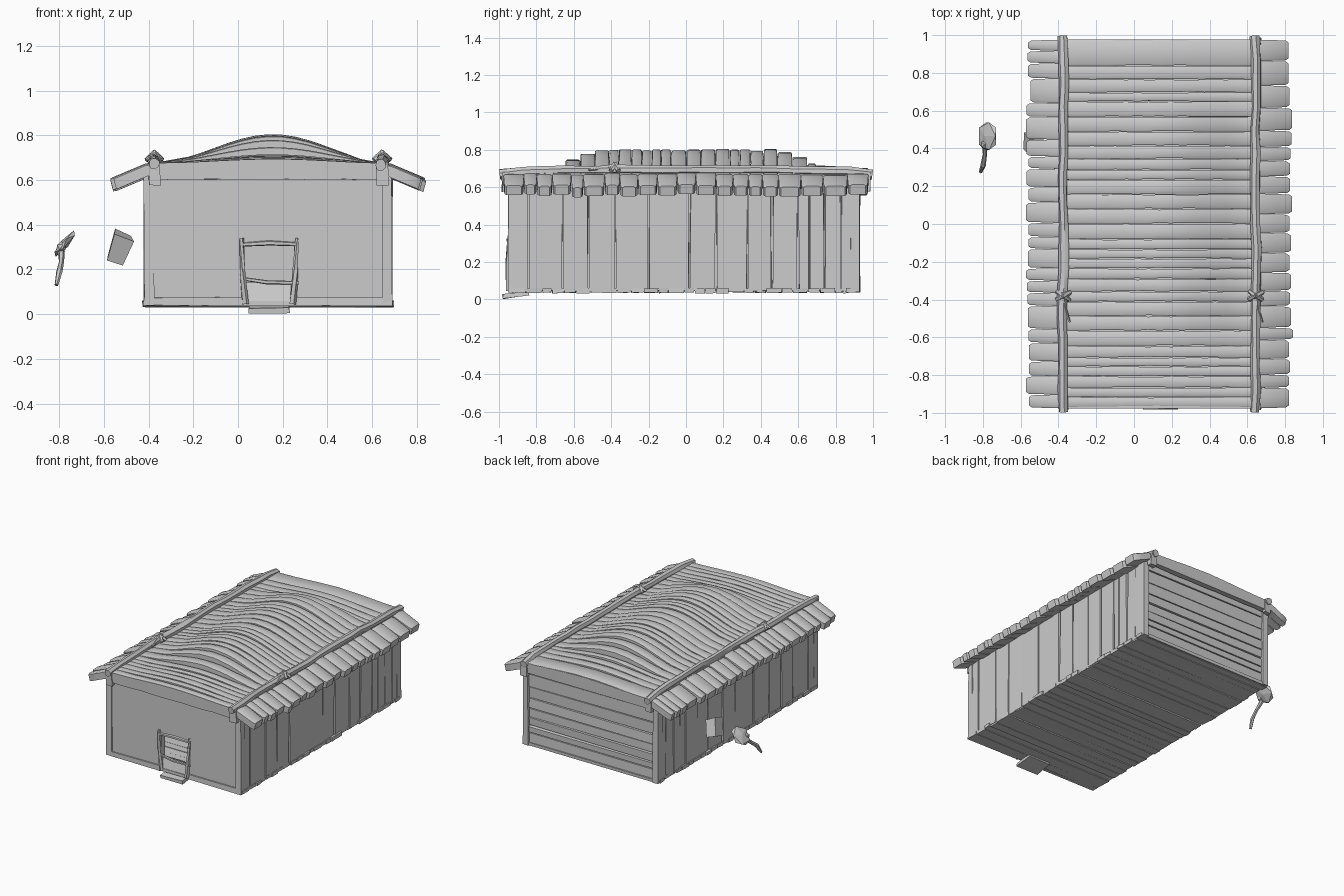
import bpy, bmesh, math, random
from mathutils import Vector, Matrix, Euler

random.seed(4)
cube = bpy.data.objects.get("Cube")
if cube:
    bpy.data.objects.remove(cube, do_unlink=True)

wood = bpy.data.materials.new("weathered grey wood")
wood.use_nodes = True
GREY = (0.6, 0.6, 0.6, 1)
wood.diffuse_color = GREY
wood.node_tree.nodes["Principled BSDF"].inputs["Base Color"].default_value = GREY

MID, HALF = 0.135, 0.52          # roof centre line and distance to the poles


def wob(a):
    return random.uniform(-a, a)


def finish(bm, name, smooth=True):
    bmesh.ops.recalc_face_normals(bm, faces=bm.faces)
    mesh = bpy.data.meshes.new(name)
    bm.to_mesh(mesh)
    bm.free()
    mesh.materials.append(wood)
    ob = bpy.data.objects.new(name, mesh)
    bpy.context.collection.objects.link(ob)
    if smooth:
        bpy.ops.object.select_all(action='DESELECT')
        ob.select_set(True)
        bpy.context.view_layer.objects.active = ob
        bpy.ops.object.shade_smooth_by_angle(angle=math.radians(35))
    return ob


def box(bm, lo, hi, jit=0.0, rot=(0, 0, 0)):
    """Hewn board between two corners, with slightly uneven corners."""
    lo, hi = Vector(lo), Vector(hi)
    size = hi - lo
    m = Matrix.Translation((lo + hi) / 2) @ Euler(rot).to_matrix().to_4x4()
    m = m @ Matrix.Diagonal((*size, 1))
    for v in bmesh.ops.create_cube(bm, size=1, matrix=m)["verts"]:
        v.co += Vector((wob(jit), wob(jit), wob(jit)))


def ribbon(bm, sections):
    """Solid skinned through matching rings of points, capped at both ends."""
    rings = [[bm.verts.new(p) for p in s] for s in sections]
    n = len(rings[0])
    for a, b in zip(rings, rings[1:]):
        for i in range(n):
            bm.faces.new((a[i], a[(i + 1) % n], b[(i + 1) % n], b[i]))
    bm.faces.new(rings[0])
    bm.faces.new(rings[-1][::-1])


def rod(bm, points, radii, sides=7, jit=0.0):
    """Tapered, uneven stick along a path."""
    pts = [Vector(p) for p in points]
    rings = []
    for i, p in enumerate(pts):
        d = pts[min(i + 1, len(pts) - 1)] - pts[max(i - 1, 0)]
        q = d.to_track_quat('Z', 'Y')
        rings.append([p + q @ Vector((math.cos(a), math.sin(a), 0)) * (radii[i] + wob(jit))
                      for a in (k * math.tau / sides for k in range(sides))])
    ribbon(bm, rings)


def roof_z(x, y):
    """Top of the roof: sloped eaves, and a swell rising to the middle."""
    t = (x - MID - 0.02 * (abs(x - MID) < 0.4)) / HALF
    if abs(t) >= 1:
        return 0.68 - 0.42 * (abs(t) - 1) * HALF
    s = min(max((0.72 - abs(y - 0.02)) / 0.27, 0), 1)
    s = s * s * (3 - 2 * s)
    lift = 0.015 + 0.025 * min((1 - abs(y)) / 0.4, 1) + 0.08 * s
    return 0.68 + lift * math.cos(t * math.pi / 2) ** 2


# Thatch boards across the swell of the roof
bm = bmesh.new()
edges = [-0.97]
while edges[-1] < 0.90:
    edges.append(edges[-1] + random.uniform(0.045, 0.085))
edges[-1] = 0.975
for y0, y1 in zip(edges, edges[1:]):
    ym, drop = (y0 + y1) / 2, wob(0.005)
    secs = []
    for k in range(19):
        t = -1.02 + 2.04 * k / 18
        x = MID + HALF * t
        z = roof_z(x, ym) + drop * (1 - t * t)
        gap = 0.005 * random.random() * (1 - t * t)
        secs.append([(x, y0 + gap, z - 0.06), (x, y0 + gap, z - 0.004), (x, y0 + gap + 0.006, z),
                     (x, y1 - gap - 0.006, z), (x, y1 - gap, z - 0.004), (x, y1 - gap, z - 0.06)])
    ribbon(bm, secs)
finish(bm, "roof_boards")

# Short, ragged eave boards on both sides
for side, name in ((-1, "right_eaves"), (1, "left_eaves")):
    bm = bmesh.new()
    y = -0.975
    while y < 0.96:
        w = min(random.uniform(0.06, 0.13), 0.975 - y)
        if 0.975 - y - w < 0.04:
            w = 0.975 - y
        out = 0.695 + wob(0.012)
        drop = wob(0.006)
        secs = []
        for r, inset in ((0.49, 0), (0.55, 0), (0.62, 0.002), (out - 0.015, 0.004), (out, 0.014)):
            x = MID + side * r
            z = roof_z(x, y) + drop - (0.004 if r < 0.5 else 0)
            a, b = y + inset, y + w - inset
            low = x - side * 0.012
            secs.append([(low, a, z - 0.052), (x, a, z - 0.006), (x, a + 0.01, z),
                         (x, b - 0.01, z), (x, b, z - 0.006), (low, b, z - 0.052)])
        ribbon(bm, secs)
        y += w
    finish(bm, name)

# Fascia beams at the front and back of the roof
for y, name in ((-0.955, "front_fascia"), (0.955, "back_fascia")):
    bm = bmesh.new()
    secs = []
    for k in range(13):
        x = MID + HALF * (-0.98 + 1.96 * k / 12)
        z = roof_z(x, y) - 0.004
        secs.append([(x, y - 0.02, 0.602 + wob(0.003)), (x, y - 0.022, z),
                     (x, y + 0.022, z), (x, y + 0.02, 0.602)])
    ribbon(bm, secs)
    finish(bm, name)

# Poles holding down the roof, with bindings and knots
for x, name in ((-0.375, "right_pole"), (0.645, "left_pole")):
    bm = bmesh.new()
    n = 17
    path = []
    for k in range(n):
        u = 2 * k / (n - 1) - 1
        path.append((x + wob(0.006), u * 0.995, 0.69 - 0.022 * u ** 6 + wob(0.003)))
    rod(bm, path, [0.026] * n, 7, 0.004)
    finish(bm, name)
    bm = bmesh.new()
    for s in (-1, 1):
        box(bm, (x - 0.026, s * 0.965 - 0.018, 0.58), (x + 0.026, s * 0.965 + 0.018, 0.68), 0.005)
    for a in (0.5, -0.6):
        d = Vector((math.cos(a), math.sin(a), 0)) * 0.04
        c = Vector((x, -0.38, 0.708))
        rod(bm, (c - d - Vector((0, 0, 0.02)), c + Vector((0, 0, 0.012)), c + d - Vector((0, 0, 0.02))),
            (0.012, 0.016, 0.012), 6, 0.003)
    rod(bm, ((x, -0.38, 0.715), (x + 0.01, -0.45, 0.70), (x + 0.035, -0.52, 0.692)), (0.012, 0.01, 0.005), 5)
    finish(bm, name + "_binding", False)

# Upright planks of the side walls over a recessed lining
seams = (-0.93, -0.84, -0.66, -0.52, -0.38, -0.2, 0.02, 0.16, 0.33, 0.46, 0.6, 0.66, 0.74, 0.83, 0.915)
for x, s, name in ((-0.415, -1, "right_wall"), (0.685, 1, "left_wall")):
    bm = bmesh.new()
    box(bm, (x - s * 0.035 - 0.01, -0.92, 0.05), (x - s * 0.035 + 0.01, 0.90, 0.62))
    for a, b in zip(seams, seams[1:]):
        xc = x - s * 0.012 + wob(0.004)
        box(bm, (xc - 0.013, a + 0.004, 0.045), (xc + 0.013, b - 0.004, 0.625), 0.004)
    finish(bm, name, False)

# Level planks of the back wall
bm = bmesh.new()
box(bm, (-0.39, 0.875, 0.05), (0.66, 0.895, 0.62))
z = 0.045
while z < 0.60:
    h = random.uniform(0.05, 0.10)
    top = min(z + h, 0.635)
    box(bm, (-0.38, 0.89, z + 0.003), (0.65, 0.915, top - 0.003), 0.004)
    z = top
finish(bm, "back_wall", False)

# Plastered front wall around the doorway
bm = bmesh.new()
for x0, x1, z0, z1 in ((-0.42, 0.03, 0.04, 0.62), (0.25, 0.685, 0.04, 0.62), (0.03, 0.25, 0.315, 0.62)):
    box(bm, (x0, -0.94, z0), (x1, -0.90, z1))
finish(bm, "front_wall", False)

# Corner posts, and sill along the foot of the front wall
bm = bmesh.new()
for x in (-0.398, 0.668):
    for y in (-0.925, 0.905):
        box(bm, (x - 0.022, y - 0.024, 0.04), (x + 0.022, y + 0.024, 0.63), 0.004)
finish(bm, "corner_posts", False)
bm = bmesh.new()
for x0, x1 in ((-0.42, 0.02), (0.26, 0.69)):
    box(bm, (x0, -0.95, 0.038), (x1, -0.92, 0.075), 0.003)
finish(bm, "front_sill", False)

# Floor planks with ragged ends
bm = bmesh.new()
y = -0.945
while y < 0.92:
    b = min(y + random.uniform(0.05, 0.09), 0.925)
    box(bm, (-0.42 + wob(0.008), y + 0.002, 0.035 + wob(0.003)), (0.69 + wob(0.008), b - 0.002, 0.06), 0.002)
    y = b
finish(bm, "floor_planks", False)

# Rough door frame
bm = bmesh.new()
for x, lean in ((0.022, -0.012), (0.258, 0.014)):
    rod(bm, ((x - lean, -0.948, 0.045), (x, -0.952, 0.2), (x + lean * 0.5, -0.945, 0.34)),
        (0.016, 0.013, 0.009), 5, 0.003)
rod(bm, ((0.01, -0.945, 0.31), (0.14, -0.95, 0.318), (0.27, -0.945, 0.312)), (0.009, 0.012, 0.009), 5)
rod(bm, ((0.01, -0.945, 0.16), (0.13, -0.95, 0.142), (0.27, -0.945, 0.14)), (0.008, 0.01, 0.008), 5)
finish(bm, "door_frame", False)

# Low door board and the step in front of it
bm = bmesh.new()
box(bm, (0.03, -0.93, 0.05), (0.25, -0.915, 0.14), 0.004, (-0.25, 0, 0))
finish(bm, "door_board", False)
bm = bmesh.new()
box(bm, (0.05, -0.98, 0.012), (0.23, -0.84, 0.036), 0.003, (0.12, 0, 0))
finish(bm, "door_step", False)

# Loose block beside the right wall
bm = bmesh.new()
box(bm, (-0.57, 0.385, 0.24), (-0.49, 0.475, 0.36), 0.008, (0.3, 0.32, 0.1))
finish(bm, "loose_block", False)

# Hanging paddle: slanted faceted head, knob and tail
bm = bmesh.new()
m = Matrix.Translation((-0.775, 0.465, 0.315)) @ Euler((0, math.radians(-48), 0)).to_matrix().to_4x4()
bmesh.ops.create_icosphere(bm, subdivisions=1, radius=1, matrix=m @ Matrix.Diagonal((0.08, 0.085, 0.02, 1)))
bmesh.ops.create_icosphere(bm, subdivisions=1, radius=0.025, matrix=Matrix.Translation((-0.79, 0.42, 0.30)))
rod(bm, ((-0.79, 0.43, 0.28), (-0.79, 0.37, 0.235), (-0.798, 0.31, 0.19), (-0.812, 0.275, 0.13)),
    (0.016, 0.012, 0.014, 0.009), 6, 0.002)
finish(bm, "hanging_paddle", False)
